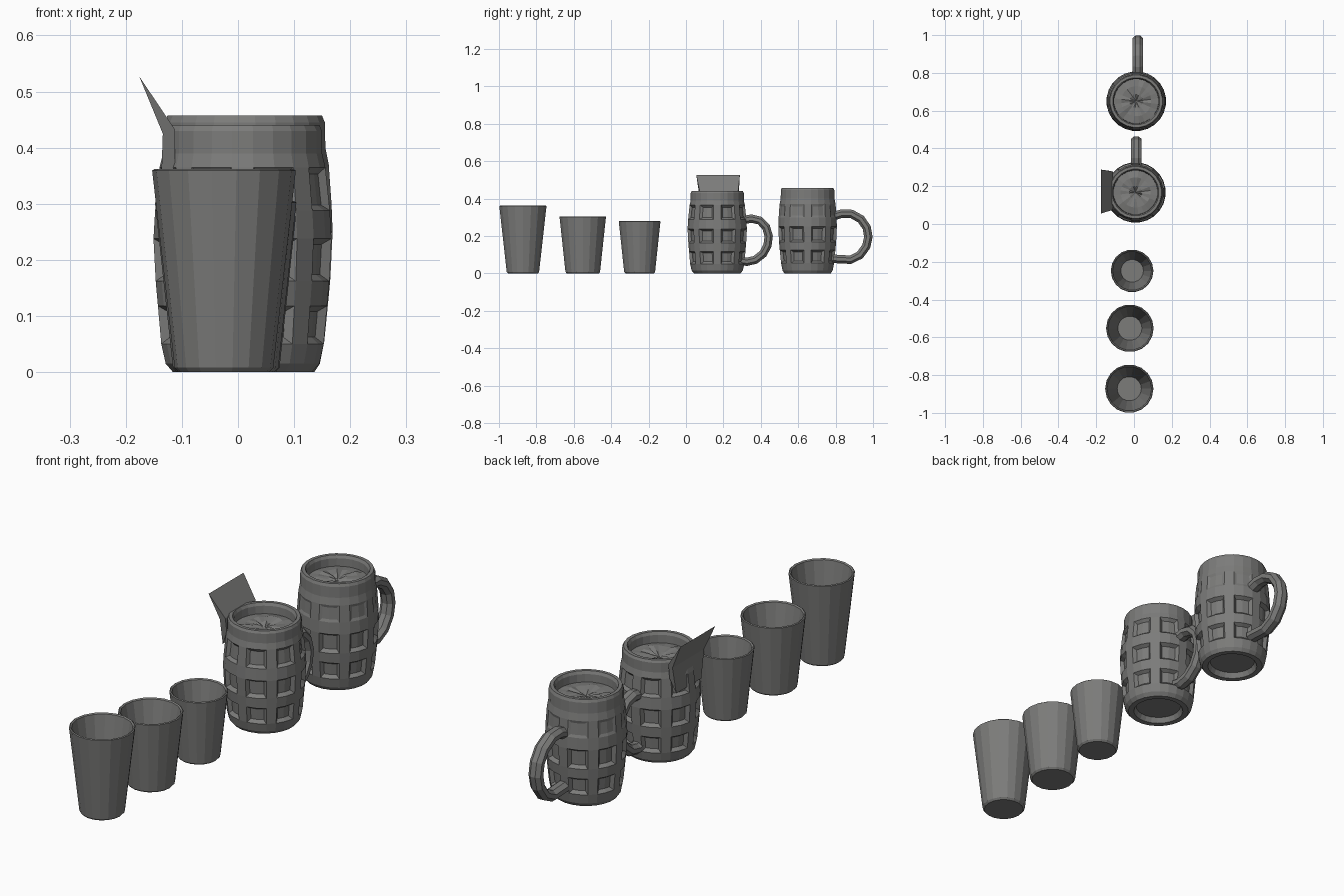
import bpy, bmesh, math, random
from mathutils import Vector

if "Cube" in bpy.data.objects:
    bpy.data.objects.remove(bpy.data.objects["Cube"])

random.seed(4)
grey = bpy.data.materials.new("dark grey")
grey.diffuse_color = (0.2, 0.2, 0.195, 1)
grey.use_nodes = True
grey.node_tree.nodes["Principled BSDF"].inputs["Base Color"].default_value = grey.diffuse_color


def finish(bm, name):
    bmesh.ops.recalc_face_normals(bm, faces=bm.faces[:])
    me = bpy.data.meshes.new(name)
    bm.to_mesh(me)
    bm.free()
    me.materials.append(grey)
    ob = bpy.data.objects.new(name, me)
    bpy.context.collection.objects.link(ob)
    return ob


def revolve(bm, profile, sides, cx, cy):
    """Closed solid of revolution; returns bands[i][k] = face above profile point i."""
    rings = []
    for r, z in profile:
        if r == 0:
            rings.append([bm.verts.new((cx, cy, z))])
        else:
            rings.append([bm.verts.new((cx + r * math.cos(k * math.tau / sides),
                                        cy + r * math.sin(k * math.tau / sides), z))
                          for k in range(sides)])
    bands = []
    for a, b in zip(rings, rings[1:]):
        band = []
        for k in range(sides):
            n = (k + 1) % sides
            vs = []
            for v in (a[k % len(a)], a[n % len(a)], b[n % len(b)], b[k % len(b)]):
                if v not in vs:
                    vs.append(v)
            band.append(bm.faces.new(vs))
        bands.append(band)
    return rings, bands


# Tapered tumblers: open, thin rim, thick bottom
def tumbler(name, cx, cy, rb, rt, h, rf):
    bm = bmesh.new()
    revolve(bm, [(0, 0), (rb - 0.007, 0), (rb, 0.008), (rt, h - 0.003), (rt - 0.004, h),
                 (rt - 0.010, h - 0.004), (rf, 0.025), (0, 0.025)], 18, cx, cy)
    finish(bm, name)


tumbler("large_tumbler", -0.025, -0.872, 0.088, 0.128, 0.362, 0.064)
tumbler("medium_tumbler", -0.022, -0.552, 0.094, 0.126, 0.305, 0.064)
tumbler("small_tumbler", -0.010, -0.248, 0.084, 0.113, 0.280, 0.06)


# Barrel mugs: hollow foot, dimpled wall, rim, uneven drink surface
def mug(name, cx, cy, outer, h, rim, rows):
    drink = h - 0.045
    prof = [(0, 0.022), (0.092, 0.022), (0.102, 0.0), (0.125, 0.0)] + outer
    prof += [(rim, h), (rim - 0.014, h), (rim - 0.02, h - 0.012), (rim - 0.021, drink),
             (0.08, drink + 0.006), (0.035, drink + 0.002), (0, drink)]
    bm = bmesh.new()
    rings, bands = revolve(bm, prof, 24, cx, cy)
    for ring in rings[-3:]:
        for v in ring:
            v.co.z += random.uniform(-0.006, 0.006)
    bmesh.ops.recalc_face_normals(bm, faces=bm.faces[:])
    # pressed dimples, eight per row, each two facets wide with a gap between
    for idx, depth in rows:
        faces = [f for k, f in enumerate(bands[4 + idx]) if k % 3 != 2]
        faces = [bands[4 + idx][(k + 1) % 24] for k in range(24) if k % 3 != 2]
        bmesh.ops.rotate(bm, verts=[], cent=(0, 0, 0))
        bmesh.ops.inset_region(bm, faces=faces, thickness=0.011, depth=-depth,
                               use_even_offset=True, use_boundary=True)
    # turn so that a gap faces the handle
    for v in bm.verts:
        p = Vector((v.co.x - cx, v.co.y - cy))
        a = math.radians(-7.5)
        v.co.x = cx + p.x * math.cos(a) - p.y * math.sin(a)
        v.co.y = cy + p.x * math.sin(a) + p.y * math.cos(a)
    finish(bm, name)


mug("front_mug", 0.008, 0.167,
    [(0.138, 0.015), (0.146, 0.05), (0.152, 0.118), (0.156, 0.162), (0.160, 0.238),
     (0.157, 0.288), (0.149, 0.365), (0.143, 0.39), (0.143, 0.430)],
    0.440, 0.138, [(1, 0.014), (3, 0.015), (5, 0.012)])
mug("back_mug", 0.012, 0.650,
    [(0.135, 0.015), (0.143, 0.055), (0.150, 0.125), (0.154, 0.168), (0.158, 0.25),
     (0.156, 0.30), (0.151, 0.37), (0.145, 0.40), (0.144, 0.445)],
    0.457, 0.139, [(1, 0.014), (3, 0.015), (5, 0.004)])


# Swept loop handles with an oval section
def handle(name, cx, path, half_w, half_t):
    bm = bmesh.new()
    pts = [Vector(p) for p in path]
    rings = []
    for i, p in enumerate(pts):
        t = (pts[min(i + 1, len(pts) - 1)] - pts[max(i - 1, 0)]).normalized()
        n = Vector((-t.y, t.x))
        ring = []
        for k in range(8):
            a = (k + 0.5) * math.tau / 8
            q = p + n * (math.sin(a) * half_t * 1.05)
            ring.append(bm.verts.new((cx + math.cos(a) * half_w * 1.05, q.x, q.y)))
        rings.append(ring)
    for a, b in zip(rings, rings[1:]):
        for k in range(8):
            bm.faces.new((a[k], a[(k + 1) % 8], b[(k + 1) % 8], b[k]))
    bm.faces.new(rings[0])
    bm.faces.new(rings[-1][::-1])
    finish(bm, name)


handle("front_mug_handle", 0.012,
       [(0.295, 0.283), (0.35, 0.293), (0.395, 0.282), (0.428, 0.248), (0.442, 0.200),
        (0.436, 0.15), (0.412, 0.105), (0.37, 0.072), (0.325, 0.062), (0.29, 0.068)],
       0.028, 0.023)
handle("back_mug_handle", 0.020,
       [(0.785, 0.305), (0.835, 0.320), (0.885, 0.318), (0.935, 0.290), (0.966, 0.245),
        (0.975, 0.195), (0.964, 0.145), (0.93, 0.098), (0.88, 0.073), (0.785, 0.078)],
       0.029, 0.0235)

# Leaning flared card hooked over the front mug's left rim: (x, z, y start, y end)
section = [(-0.176, 0.527, 0.055, 0.288), (-0.112, 0.432, 0.075, 0.278),
           (-0.112, 0.370, 0.085, 0.270), (-0.138, 0.310, 0.095, 0.262),
           (-0.134, 0.425, 0.070, 0.282), (-0.172, 0.527, 0.055, 0.288)]
section = section[:5]
bm = bmesh.new()
near = [bm.verts.new((x, y0, z)) for x, z, y0, y1 in section]
far = [bm.verts.new((x, y1, z)) for x, z, y0, y1 in section]
for k in range(5):
    n = (k + 1) % 5
    bm.faces.new((near[k], near[n], far[n], far[k]))
bm.faces.new(near)
bm.faces.new(far[::-1])
finish(bm, "rim_card")
